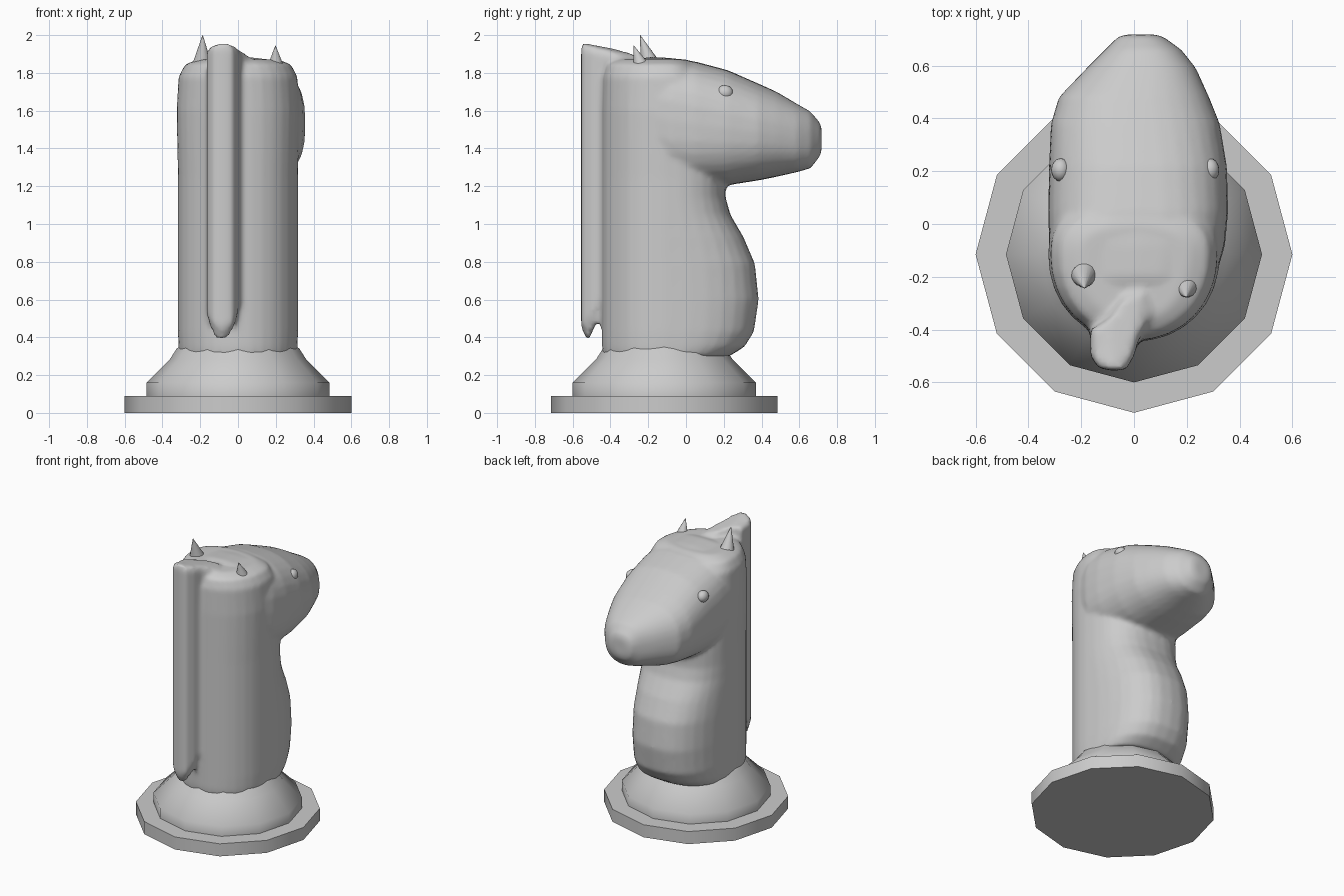
import bpy, bmesh, math
from mathutils import Vector

if "Cube" in bpy.data.objects:
    bpy.data.objects.remove(bpy.data.objects["Cube"])

CY = -0.115  # axis of the turned base


def make_object(name, bm):
    bmesh.ops.recalc_face_normals(bm, faces=bm.faces)
    mesh = bpy.data.meshes.new(name)
    bm.to_mesh(mesh)
    bm.free()
    ob = bpy.data.objects.new(name, mesh)
    bpy.context.collection.objects.link(ob)
    return ob


def loft(name, rings):
    """Skin a list of equal-length point rings and cap both ends."""
    bm = bmesh.new()
    loops = [[bm.verts.new(p) for p in r] for r in rings]
    n = len(loops[0])
    for a, b in zip(loops, loops[1:]):
        for i in range(n):
            j = (i + 1) % n
            bm.faces.new((a[i], a[j], b[j], b[i]))
    bm.faces.new(loops[0])
    bm.faces.new(loops[-1])
    return make_object(name, bm)


def power(v, n):
    return math.copysign(abs(v) ** (2 / n), v)


def activate(obs):
    bpy.ops.object.select_all(action='DESELECT')
    for o in obs:
        o.select_set(True)
    bpy.context.view_layer.objects.active = obs[0]


def smooth(ob, deg=35):
    activate([ob])
    bpy.ops.object.shade_smooth_by_angle(angle=math.radians(deg))


def turned(name, profile, sides=12):
    return loft(name, [[(r * math.sin(2 * math.pi * i / sides),
                         CY - r * math.cos(2 * math.pi * i / sides), z)
                        for i in range(sides)] for r, z in profile])


# Turned base: disc and collar
smooth(turned("base_disc", [(0.6, 0), (0.6, 0.09)]))
smooth(turned("base_collar", [(0.485, 0.085), (0.485, 0.16), (0.36, 0.285),
                              (0.325, 0.34), (0.3, 0.36)]), 50)

# Neck: horizontal rings (z, back y, front y, half width)
neck_rings = [
    (0.30, -0.44, 0.23, 0.31), (0.35, -0.445, 0.31, 0.315), (0.43, -0.445, 0.36, 0.318),
    (0.60, -0.445, 0.385, 0.318), (0.79, -0.445, 0.365, 0.318), (0.93, -0.445, 0.305, 0.318),
    (1.05, -0.445, 0.235, 0.318), (1.14, -0.445, 0.21, 0.318), (1.25, -0.445, 0.21, 0.318),
    (1.60, -0.445, 0.15, 0.325), (1.78, -0.44, 0.10, 0.315), (1.845, -0.42, 0.05, 0.28),
    (1.872, -0.37, 0.00, 0.21)]
rings = []
for z, yb, yf, w in neck_rings:
    ring = []
    for i in range(32):
        a = 2 * math.pi * i / 32
        s, c = math.sin(a), math.cos(a)
        n = 2.5 if s > 0 else 2.1
        ring.append((w * power(c, n), CY + ((yf - CY) if s > 0 else (CY - yb)) * power(s, n), z))
    rings.append(ring)
neck = loft("knight_body", rings)

# Head: upright sections (y, left x, right x, bottom z, top z, squareness)
head_rings = [
    (-0.28, -0.25, 0.26, 1.35, 1.86, 2.6), (-0.20, -0.29, 0.31, 1.27, 1.885, 2.8),
    (-0.08, -0.322, 0.345, 1.21, 1.88, 2.8), (0.05, -0.325, 0.357, 1.20, 1.86, 2.7),
    (0.22, -0.322, 0.352, 1.205, 1.815, 2.5), (0.38, -0.315, 0.325, 1.23, 1.745, 2.4),
    (0.48, -0.285, 0.285, 1.25, 1.70, 2.4), (0.59, -0.18, 0.235, 1.275, 1.635, 2.4),
    (0.66, -0.11, 0.18, 1.295, 1.595, 2.4), (0.71, -0.06, 0.11, 1.36, 1.535, 2.3),
    (0.718, -0.03, 0.08, 1.39, 1.51, 2.2)]
rings = []
for y, xl, xr, zb, zt, n in head_rings:
    cx, cz, rx, rz = (xl + xr) / 2, (zb + zt) / 2, (xr - xl) / 2, (zt - zb) / 2
    rings.append([(cx + rx * power(math.cos(a), n), y, cz + rz * power(math.sin(a), n))
                  for a in (2 * math.pi * i / 32 for i in range(32))])
head = loft("head", rings)

# Mane: strip down the back, spreading onto the crown (x, y, top z, bottom z)
mane_plan = [
    (-0.165, -0.40, 1.93, 0.50), (-0.165, -0.50, 1.935, 0.47), (-0.135, -0.545, 1.955, 0.42),
    (-0.085, -0.556, 1.96, 0.385), (-0.03, -0.552, 1.95, 0.42), (0.0, -0.50, 1.94, 0.47),
    (0.02, -0.43, 1.925, 0.60), (0.10, -0.31, 1.875, 1.20), (0.05, -0.25, 1.89, 1.20),
    (-0.03, -0.27, 1.905, 1.20), (-0.10, -0.36, 1.925, 1.20)]
mane = loft("mane", [[(x * 0.8 - 0.02, y * 0.75 - 0.1, b - 0.02) for x, y, t, b in mane_plan],
                     [(x, y, b + 0.06) for x, y, t, b in mane_plan],
                     [(x, y, t - 0.03) for x, y, t, b in mane_plan],
                     [(x * 0.85 - 0.012, y * 0.93 - 0.03, t) for x, y, t, b in mane_plan]])

# Blend neck, head and mane into one smooth carved body
activate([neck, head, mane])
bpy.ops.object.join()
remesh = neck.modifiers.new("blend", 'REMESH')
remesh.mode = 'VOXEL'
remesh.voxel_size = 0.016
remesh.use_smooth_shade = True
soften = neck.modifiers.new("soften", 'SMOOTH')
soften.factor = 0.5
soften.iterations = 4
for p in neck.data.polygons:
    p.use_smooth = True

# Ears: small leaning cones
for side, base, tip in (("left", (-0.19, -0.195, 1.86), (-0.187, -0.243, 2.0)),
                        ("right", (0.20, -0.235, 1.825), (0.198, -0.277, 1.945))):
    base, axis = Vector(base), Vector(tip) - Vector(base)
    bm = bmesh.new()
    bmesh.ops.create_cone(bm, cap_ends=True, segments=16, radius1=0.047, radius2=0.001,
                          depth=axis.length)
    ear = make_object("ear_" + side, bm)
    ear.rotation_mode = 'QUATERNION'
    ear.rotation_quaternion = axis.to_track_quat('Z', 'Y')
    ear.location = base + axis / 2
    smooth(ear)

# Eyes
for side, x in (("left", -0.278), ("right", 0.287)):
    bm = bmesh.new()
    bmesh.ops.create_uvsphere(bm, u_segments=16, v_segments=10, radius=0.042)
    eye = make_object("eye_" + side, bm)
    eye.location = (x, 0.205, 1.695)
    eye.scale = (0.85, 1.05, 0.95)
    smooth(eye, 60)
